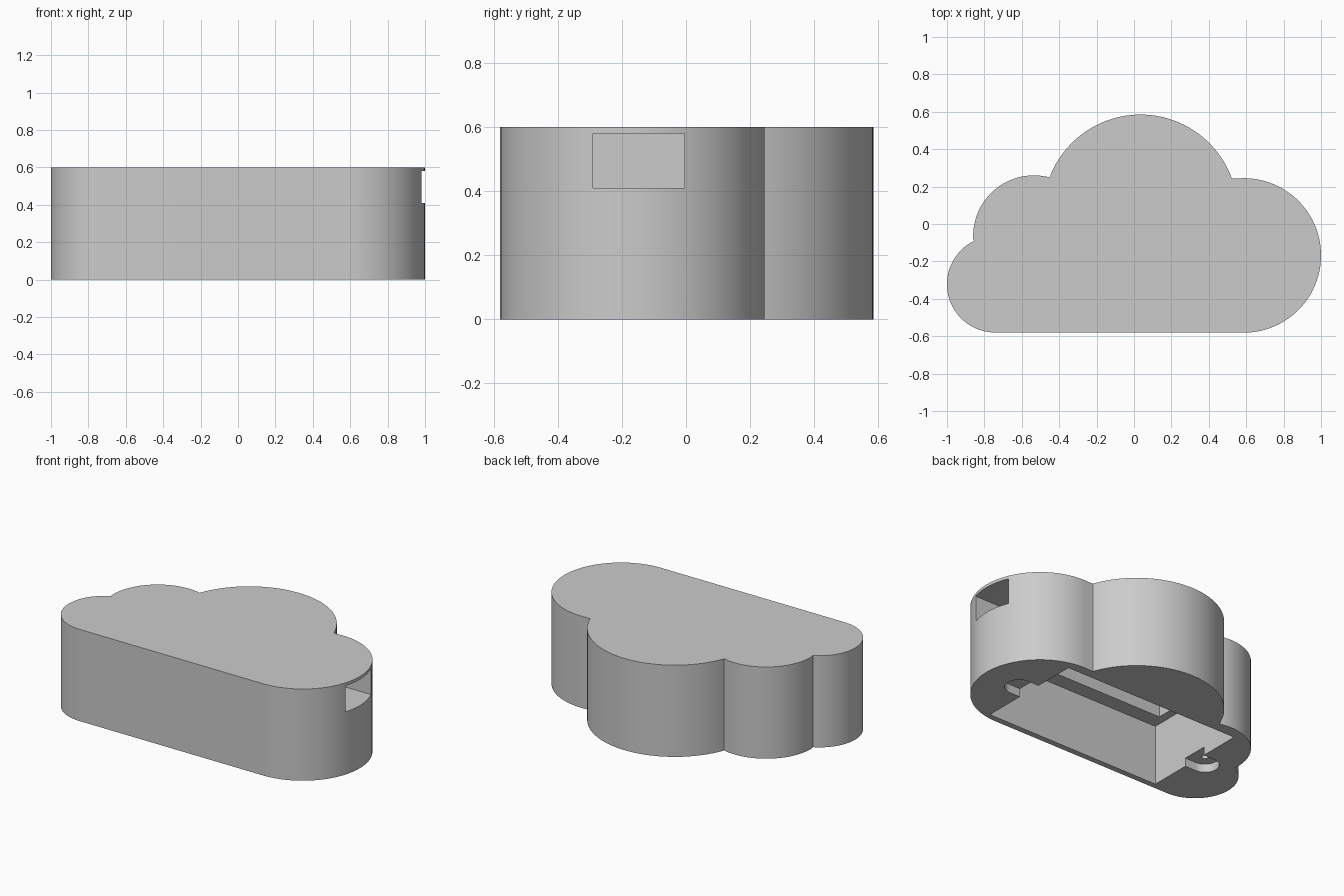
import bpy
import bmesh
from math import radians, cos, sin

default = bpy.data.objects.get("Cube")
if default:
    bpy.data.objects.remove(default, do_unlink=True)

HEIGHT = 0.6

grey = bpy.data.materials.new("light grey")
grey.use_nodes = True
grey.diffuse_color = (0.6, 0.6, 0.6, 1)
grey.node_tree.nodes["Principled BSDF"].inputs["Base Color"].default_value = (0.6, 0.6, 0.6, 1)


def arc(cx, cy, r, start, end, steps):
    """Points along an arc, in degrees, without the last one."""
    angles = [radians(start + (end - start) * i / steps) for i in range(steps)]
    return [(cx + r * cos(a), cy + r * sin(a)) for a in angles]


def prism(name, outline, z0, z1):
    """Solid made by raising a counter-clockwise outline from z0 to z1."""
    bm = bmesh.new()
    base = bm.faces.new([bm.verts.new((x, y, z0)) for x, y in outline])
    top = bmesh.ops.extrude_face_region(bm, geom=[base])["geom"]
    verts = [g for g in top if isinstance(g, bmesh.types.BMVert)]
    bmesh.ops.translate(bm, verts=verts, vec=(0, 0, z1 - z0))
    bmesh.ops.recalc_face_normals(bm, faces=bm.faces[:])
    mesh = bpy.data.meshes.new(name)
    bm.to_mesh(mesh)
    bm.free()
    mesh.materials.append(grey)
    obj = bpy.data.objects.new(name, mesh)
    bpy.context.collection.objects.link(obj)
    return obj


def box(name, x0, x1, y0, y1, z0, z1):
    return prism(name, [(x0, y0), (x1, y0), (x1, y1), (x0, y1)], z0, z1)


def cut(target, cutter):
    """Subtract the cutter from the target and discard it."""
    cutter.hide_render = True
    mod = target.modifiers.new("cut", "BOOLEAN")
    mod.operation = "DIFFERENCE"
    mod.solver = "EXACT"
    mod.object = cutter
    bpy.context.view_layer.objects.active = target
    bpy.ops.object.modifier_apply(modifier=mod.name)
    bpy.data.objects.remove(cutter, do_unlink=True)


# Cloud-shaped body: right, back, left and small left lobes with a flat front
lobes = [
    (0.587, -0.168, 0.413, -90, 98.6),
    (0.035, 0.065, 0.52, 20.2, 159.2),
    (-0.535, -0.065, 0.325, 75, 184.5),
    (-0.742, -0.322, 0.258, 116, 270),
]
outline = []
for lobe in lobes:
    outline += arc(*lobe, 48)
outline.append((-0.742, -0.58))
body = prism("cloud_body", outline, 0, HEIGHT)

# Main compartment, open underneath, with a narrower recess above it
X0, X1, MID_Y = -0.62, 0.66, -0.18
cut(body, box("compartment", X0, X1, MID_Y - 0.362, MID_Y + 0.362, -0.1, 0.395))
cut(body, box("upper_recess", X0 + 0.055, X1 - 0.055, MID_Y - 0.26, MID_Y + 0.26, 0.3, 0.58))

# Port through the side wall into the recess
cut(body, box("side_port", 0.5, 1.2, -0.29, -0.005, 0.41, 0.58))

# Rounded lid-tab pocket and screw hole at each end of the compartment
for wall, side in ((X0, -1), (X1, 1)):
    cx = wall + side * 0.08
    turn = 0 if side > 0 else 180
    tab = arc(cx, MID_Y, 0.085, turn - 90, turn + 90, 24)
    tab += [(cx, MID_Y + side * 0.085),
            (wall - side * 0.05, MID_Y + side * 0.085),
            (wall - side * 0.05, MID_Y - side * 0.085)]
    cut(body, prism("tab_pocket", tab, -0.1, 0.055))
    cut(body, prism("screw_hole", arc(cx, MID_Y, 0.02, 0, 360, 24), 0.02, 0.2))

# Smooth curved walls with crisp edges
bpy.ops.object.select_all(action="DESELECT")
body.select_set(True)
bpy.context.view_layer.objects.active = body
bpy.ops.object.shade_smooth_by_angle(angle=radians(25))
